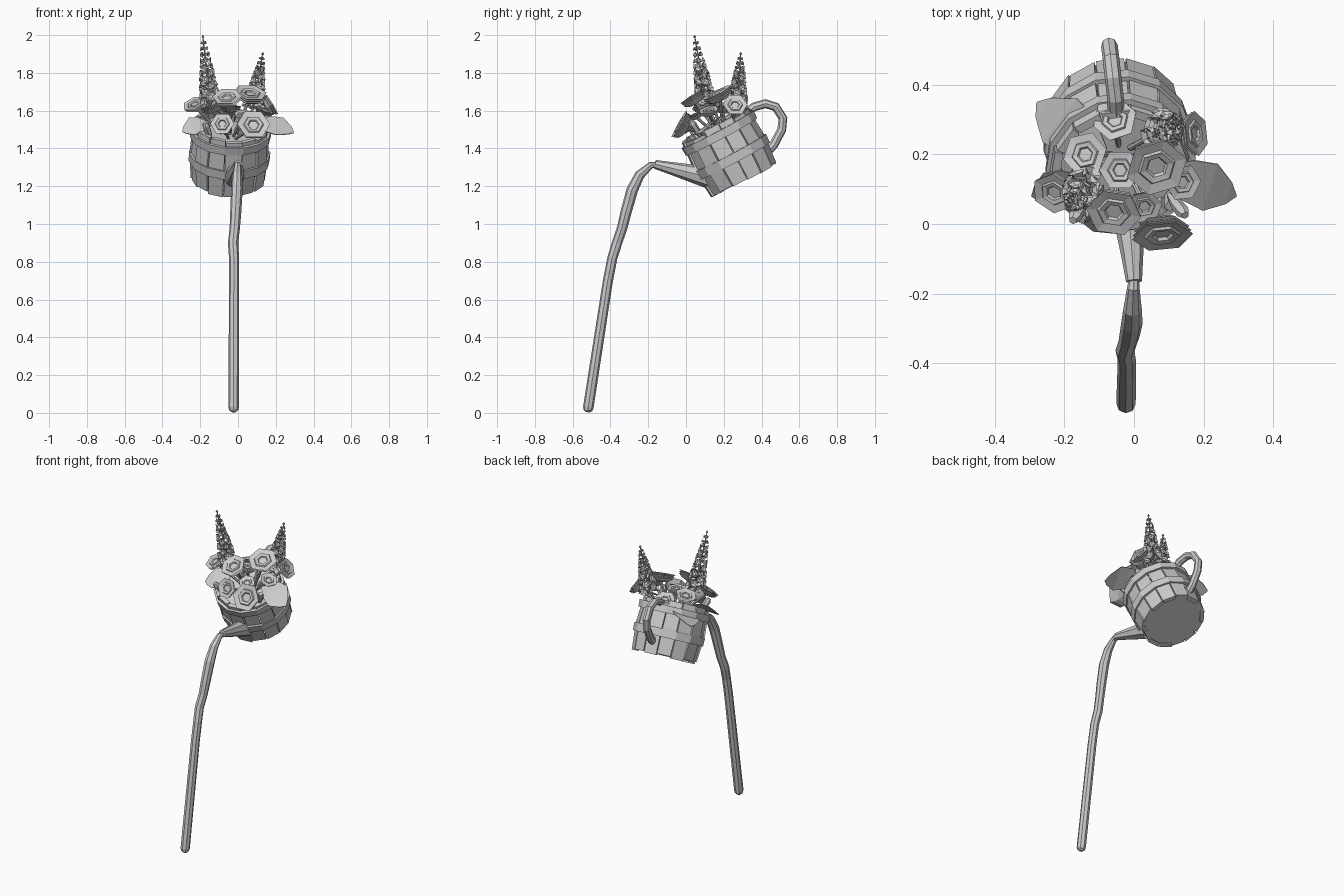
import bpy, bmesh, math, random
from mathutils import Vector, Matrix

if "Cube" in bpy.data.objects:
    bpy.data.objects.remove(bpy.data.objects["Cube"])

random.seed(4)
H = 0.32
# bucket frame: pours towards -y, with a slight turn
BUCKET = (Matrix.Translation((-0.052, 0.305, 1.24)) @ Matrix.Rotation(math.radians(5.8), 4, 'Z')
          @ Matrix.Rotation(math.radians(28), 4, 'X'))


def finish(name, bm, matrix=Matrix()):
    bmesh.ops.recalc_face_normals(bm, faces=bm.faces)
    me = bpy.data.meshes.new(name)
    bm.to_mesh(me)
    bm.free()
    ob = bpy.data.objects.new(name, me)
    ob.matrix_world = matrix
    bpy.context.collection.objects.link(ob)
    return ob


def lathe(bm, profile, n, matrix=Matrix(), closed=False):
    """Revolve (radius, height) points into n flat sides."""
    rings = []
    for r, z in profile:
        rings.append([bm.verts.new(matrix @ Vector((r * math.cos(math.tau * i / n),
                      r * math.sin(math.tau * i / n), z))) for i in range(n)])
    pairs = list(zip(rings, rings[1:]))
    if closed:
        pairs.append((rings[-1], rings[0]))
    for a, b in pairs:
        for i in range(n):
            j = (i + 1) % n
            bm.faces.new((a[i], a[j], b[j], b[i]))
    if not closed:
        bm.faces.new(rings[0])
        bm.faces.new(rings[-1])


def tube(name, points, radius):
    """Eight-sided tube; points are (x, y, z, thickness factor)."""
    cu = bpy.data.curves.new(name, 'CURVE')
    cu.dimensions = '3D'
    cu.bevel_depth = radius
    cu.bevel_resolution = 2
    cu.use_fill_caps = True
    sp = cu.splines.new('POLY')
    sp.points.add(len(points) - 1)
    sp.use_smooth = False
    for p, co in zip(sp.points, points):
        p.co = (*co[:3], 1)
        p.radius = co[3]
    ob = bpy.data.objects.new(name + "_path", cu)
    bpy.context.collection.objects.link(ob)
    bpy.context.view_layer.update()
    me = bpy.data.meshes.new_from_object(ob.evaluated_get(bpy.context.evaluated_depsgraph_get()))
    bpy.data.objects.remove(ob)
    out = bpy.data.objects.new(name, me)
    bpy.context.collection.objects.link(out)
    return out


def aim(pos, direction):
    return Matrix.Translation(pos) @ Vector(direction).to_track_quat('Z', 'Y').to_matrix().to_4x4()


# bucket staves: bulged planks with uneven ends and depths
bm = bmesh.new()
N = 14
for i in range(N):
    a0, a1 = math.tau * (i + 0.03) / N, math.tau * (i + 0.97) / N
    off = random.choice((-0.004, 0.0, 0.005))
    lo, hi = random.uniform(-0.012, 0.006), H + random.uniform(-0.008, 0.012)
    rings = []
    for r, z in ((0.195, lo), (0.208, H * 0.5), (0.198, hi)):
        r += off
        rings.append([bm.verts.new((q * math.cos(a), q * math.sin(a), z))
                      for q, a in ((r, a0), (r, a1), (r - 0.025, a1), (r - 0.025, a0))])
    for a, b in zip(rings, rings[1:]):
        for k in range(4):
            bm.faces.new((a[k], a[(k + 1) % 4], b[(k + 1) % 4], b[k]))
    bm.faces.new(rings[0])
    bm.faces.new(rings[2])
finish("bucket_staves", bm, BUCKET)

# two hoops around the staves
for name, z, w in (("lower_hoop", 0.105, 0.05), ("upper_hoop", 0.25, 0.045)):
    bm = bmesh.new()
    lathe(bm, [(0.200, z), (0.215, z), (0.217, z + w), (0.200, z + w)], N, closed=True)
    finish(name, bm, BUCKET)

# bucket base and soil
for name, z0, z1, r in (("bucket_base", 0.0, 0.02, 0.183), ("soil", 0.23, 0.25, 0.18)):
    bm = bmesh.new()
    lathe(bm, [(r, z0), (r, z1)], N)
    finish(name, bm, BUCKET)

# spout and handle
tube("spout", [(-0.027, 0.15, 1.24, 1.15), (-0.02, 0.09, 1.254, 1.0), (-0.005, -0.09, 1.298, 0.58),
               (0.0, -0.165, 1.316, 0.42)], 0.055)
tube("handle", [(-0.05, 0.30, 1.57, 1), (-0.053, 0.36, 1.62, 1), (-0.06, 0.42, 1.637, 1),
                (-0.066, 0.475, 1.62, 1), (-0.071, 0.513, 1.56, 1), (-0.07, 0.507, 1.50, 1),
                (-0.065, 0.465, 1.42, 1), (-0.06, 0.42, 1.37, 1)], 0.024)

# water stream
tube("water_stream", [(0.0, -0.155, 1.312, 0.5), (-0.002, -0.185, 1.312, 0.65), (-0.004, -0.245, 1.26, 0.95),
                      (-0.006, -0.285, 1.18, 1.1), (-0.012, -0.318, 1.06, 1.05), (-0.017, -0.338, 0.98, 0.98),
                      (-0.026, -0.365, 0.90, 0.98), (-0.021, -0.39, 0.82, 0.95), (-0.021, -0.415, 0.69, 0.95),
                      (-0.023, -0.517, 0.03, 1.0), (-0.023, -0.519, 0.014, 0.85),
                      (-0.023, -0.521, 0.004, 0.4)], 0.028)

# layered six-sided blooms: position, facing, radius
blooms = [
    ((-0.055, 0.30, 1.61), (-0.1, 0.3, 1), 0.065),
    ((-0.14, 0.20, 1.62), (-0.3, 0.1, 1), 0.066),
    ((-0.04, 0.155, 1.62), (0, 0, 1), 0.06),
    ((0.065, 0.165, 1.69), (0.15, -0.5, 1), 0.09),
    ((0.14, 0.12, 1.60), (0.4, -0.2, 1), 0.055),
    ((-0.058, 0.035, 1.67), (-0.1, -0.65, 1), 0.08),
    ((0.082, -0.03, 1.525), (0.1, -1, 0.55), 0.088),
    ((0.175, 0.26, 1.63), (1, 0.1, 0.6), 0.066),
    ((-0.23, 0.09, 1.635), (-0.4, -0.6, 1), 0.066),
    ((0.03, 0.05, 1.58), (0.1, -0.5, 1), 0.052),
    ((-0.083, 0.0, 1.53), (-0.1, -1, 0.4), 0.064),
]
profile = [(0.2, -0.5), (0.62, -0.4), (0.9, -0.22), (0.8, -0.18), (0.96, -0.06), (0.84, -0.03),
           (1.0, 0.08), (0.62, 0.02), (0.56, 0.1), (0.36, 0.06), (0.3, -0.04)]
root = BUCKET @ Vector((0, 0, 0.22))
for k, (pos, face, r) in enumerate(blooms, 1):
    bm = bmesh.new()
    lathe(bm, [(a * r, b * r) for a, b in profile], 6)
    finish(f"bloom_{k}", bm, aim(pos, face))
    back = Vector(pos) - Vector(face).normalized() * r * 0.4
    foot = root.lerp(back, 0.25)
    tube(f"bloom_stem_{k}", [(*foot, 1), (*back, 1)], 0.008)

# small unopened buds at the rim
for k, (pos, face) in enumerate((((-0.17, 0.02, 1.52), (-0.3, -0.5, 0.8)),
                                 ((0.14, 0.035, 1.53), (0.4, -0.5, 0.8))), 1):
    bm = bmesh.new()
    lathe(bm, [(0.008, -0.1), (0.018, -0.05), (0.02, 0.0), (0.012, 0.02)], 6)
    finish(f"bud_{k}", bm, aim(pos, face))

# tall flower spikes: rings of small cups shrinking to the tip
for k, (base, tip) in enumerate((((-0.145, 0.11, 1.63), (-0.187, 0.045, 2.0)),
                                 ((0.08, 0.27, 1.61), (0.132, 0.29, 1.91))), 1):
    base, tip = Vector(base), Vector(tip)
    M = aim(base, tip - base)
    L = (tip - base).length
    bm = bmesh.new()
    rows = 12
    for i in range(rows):
        t = i / (rows - 1)
        s = 0.024 * (1 - t) ** 0.8 + 0.005
        for j in range(4):
            a = math.tau * (j + 0.5 * (i % 2)) / 4 + random.uniform(-0.3, 0.3)
            d = Vector((math.cos(a), math.sin(a), random.uniform(-0.1, 0.5)))
            p = Vector((math.cos(a), math.sin(a), 0)) * (0.04 * (1 - t) ** 0.75 + 0.004)
            p.z = 0.02 + (L - 0.03) * t
            lathe(bm, [(0.25 * s, -1.1 * s), (0.5 * s, -0.3 * s), (s, 0.35 * s), (0.4 * s, 0.0)],
                  5, aim(p, d))
    finish(f"flower_spike_{k}", bm, M)
    foot = root.lerp(base, 0.25)
    tube(f"spike_stem_{k}", [(*foot, 1), (*base, 0.8), (*tip, 0.3)], 0.009)

# broad leaves: blade from base to tip, its front edge dipping by 'dip'
leaves = [((-0.09, 0.20, 1.54), (-0.28, 0.35, 1.51), 0.08, 0.035),
          ((0.08, 0.15, 1.54), (0.295, 0.08, 1.485), 0.07, 0.045),
          ((-0.15, 0.13, 1.53), (-0.295, 0.08, 1.49), 0.05, 0.045)]
for k, (base, tip, w, dip) in enumerate(leaves, 1):
    base, tip = Vector(base), Vector(tip)
    side = (tip - base).cross(Vector((0, 0, 1))).normalized() * w
    if side.y > 0:
        side.negate()
    side.z = -dip
    bm = bmesh.new()
    rows = []
    for t, f, lift in ((0, 0.25, 0), (0.35, 0.85, 0.012), (0.65, 1.0, 0.014), (0.9, 0.45, 0.006), (1, 0.03, 0)):
        c = base.lerp(tip, t) + Vector((0, 0, lift))
        rows.append([bm.verts.new(c + side * f), bm.verts.new(c), bm.verts.new(c - side * f)])
    for a, b in zip(rows, rows[1:]):
        for i in (0, 1):
            bm.faces.new((a[i], a[i + 1], b[i + 1], b[i]))
    ob = finish(f"leaf_{k}", bm)
    ob.modifiers.new("thickness", 'SOLIDIFY').thickness = 0.004
